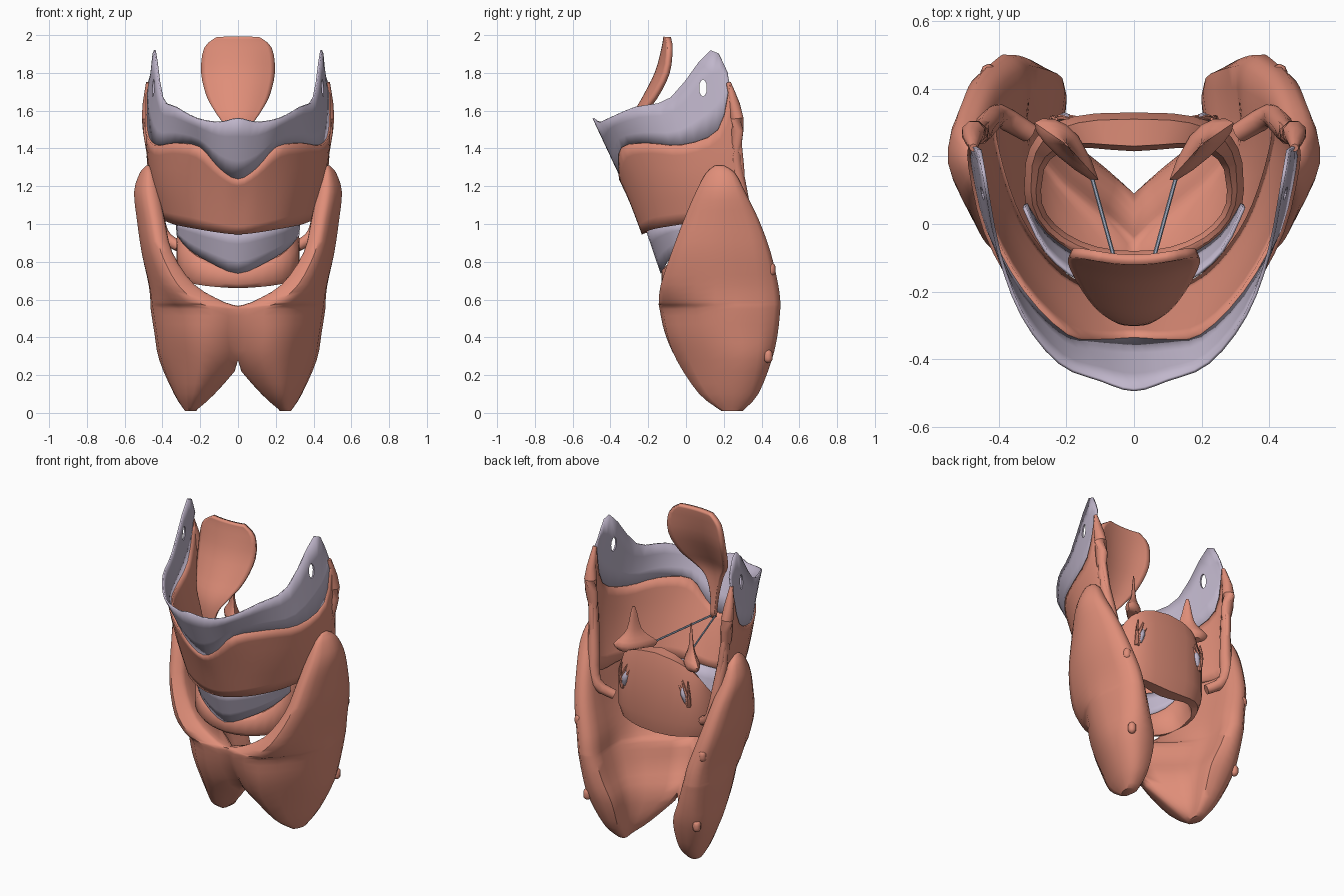
import bpy, bmesh, math
from mathutils import Vector as V

if "Cube" in bpy.data.objects:
    bpy.data.objects.remove(bpy.data.objects["Cube"])


def material(name, col):
    m = bpy.data.materials.new(name)
    m.diffuse_color = (*col, 1)
    m.use_nodes = True
    m.node_tree.nodes["Principled BSDF"].inputs["Base Color"].default_value = m.diffuse_color
    return m


FLESH = material("flesh_cartilage", (0.74, 0.27, 0.19))
MEMBRANE = material("pale_membrane", (0.53, 0.47, 0.60))
LIGAMENT = material("blue_grey_ligament", (0.36, 0.42, 0.54))


def spline(pts, n, closed=False):
    """Catmull-Rom points through pts, n steps per span."""
    k, out = len(pts), []
    get = (lambda i: pts[i % k]) if closed else (lambda i: pts[min(max(i, 0), k - 1)])
    for i in range(k if closed else k - 1):
        a, b, c, d = (V(get(i + j)) for j in (-1, 0, 1, 2))
        for s in range(n):
            t = s / n
            out.append(b + 0.5 * t * (c - a + t * (2 * a - 5 * b + 4 * c - d + t * (3 * (b - c) + d - a))))
    return out if closed else out + [V(pts[-1])]


def make(name, grid, mat, wrap_u=False, wrap_v=True, cap=True, mirror=False, thick=0):
    """Skin a grid of points; optionally cap, mirror over x and thicken."""
    bm = bmesh.new()
    vs = [[bm.verts.new(p) for p in row] for row in grid]
    nu, nv = len(vs), len(vs[0])
    for i in range(nu if wrap_u else nu - 1):
        for j in range(nv if wrap_v else nv - 1):
            bm.faces.new((vs[i][j], vs[(i + 1) % nu][j],
                          vs[(i + 1) % nu][(j + 1) % nv], vs[i][(j + 1) % nv]))
    if cap and not wrap_u:
        bm.faces.new(vs[0])
        bm.faces.new(vs[-1])
    bmesh.ops.recalc_face_normals(bm, faces=bm.faces)
    if mirror:  # open the inner wall where both halves meet
        wall = [f for f in bm.faces if all(abs(v.co.x) < 1e-4 for v in f.verts)]
        bmesh.ops.delete(bm, geom=wall, context='FACES')
    me = bpy.data.meshes.new(name)
    bm.to_mesh(me)
    bm.free()
    me.materials.append(mat)
    ob = bpy.data.objects.new(name, me)
    bpy.context.collection.objects.link(ob)
    if mirror:
        ob.modifiers.new("mirror", 'MIRROR')
    if thick:
        s = ob.modifiers.new("thickness", 'SOLIDIFY')
        s.thickness, s.offset = thick, 0
    return ob


def loft(name, rings, mat, n=3):
    rows = [spline(r, n, True) for r in rings]
    cols = [spline(c, n) for c in zip(*rows)]
    grid = [[V((max(p.x, 0), p.y, p.z)) for p in r] for r in zip(*cols)]
    return make(name, grid, mat, mirror=True)


def sheet(name, half, mat, thick, n=3):
    """Sheet from columns on the +x side, continued symmetrically."""
    cols = [[(-p[0], p[1], p[2]) for p in c] for c in half[:0:-1]] + half
    cols = [spline(c, n) for c in cols]
    return make(name, list(zip(*[spline(r, n) for r in zip(*cols)])), mat,
                wrap_v=False, cap=False, thick=thick)


def tube(name, path, radii, mat, sides=8, n=3):
    pts = spline(path, n)
    rad = [r.x for r in spline([(r, 0, 0) for r in radii], n)]
    rings = []
    for i, p in enumerate(pts):
        q = (pts[min(i + 1, len(pts) - 1)] - pts[max(i - 1, 0)]).to_track_quat('Z', 'Y')
        rings.append([p + q @ V((rad[i] * math.cos(a), rad[i] * math.sin(a), 0))
                      for a in (2 * math.pi * k / sides for k in range(sides))])
    return make(name, rings, mat, mirror=True)


# Gland: two lobes joined by a front bridge
def lobe_ring(z, xf, yf, yo, xo, yb, xi):
    d, w = yb - yf, xo - xf
    t = min(.06, .2 * d)
    return [(xf, yf, z), (xf + .5 * w, yo, z), (xo, yf + .45 * d, z), (xo - .5 * t, yb - .3 * t, z),
            (xi + .2 * t, yb - .3 * t, z), (xi, yf + .55 * d, z), (max(0, xf - .2 * t), yf + t, z)]


# Per level: z, front x and y, front-outer y, outer x, back y, inner x
lobe = [(.01, .23, .2, .19, .28, .3, .22), (.1, .14, .13, .07, .335, .385, .2),
        (.28, 0, .03, -.05, .405, .45, .2), (.42, 0, -.06, -.1, .43, .475, .25),
        (.55, 0, -.11, -.12, .45, .485, .29), (.585, .1, -.12, -.122, .455, .485, .3),
        (.68, .25, -.1, -.115, .47, .475, .32), (.85, .36, -.05, -.06, .51, .44, .37),
        (1.02, .4, .01, 0, .535, .385, .41), (1.17, .43, .07, .06, .55, .315, .44),
        (1.27, .45, .12, .11, .52, .26, .455), (1.31, .47, .16, .155, .485, .2, .468)]
loft("gland", [lobe_ring(*r) for r in lobe], FLESH)

# Small nodules on the back of the lobes
for i, (x, y, z) in enumerate([(.43, .45, .76), (.38, .435, .30)]):
    tube(f"gland_nodule_{i}", [(x, y, z + h) for h in (-.035, -.02, .02, .035)],
         [.006, .022, .022, .006], FLESH)

# Shield cartilage and upper membrane: bottom, middle, border, top of each column
shield = [
    ((0, -.22, .95), (0, -.28, 1.11), (0, -.34, 1.24), (0, -.49, 1.56)),
    ((.1, -.21, .96), (.1, -.28, 1.14), (.1, -.345, 1.3), (.1, -.46, 1.54)),
    ((.22, -.15, .98), (.24, -.22, 1.2), (.2, -.33, 1.41), (.22, -.41, 1.56)),
    ((.32, -.03, 1), (.35, -.1, 1.22), (.33, -.2, 1.43), (.33, -.27, 1.62)),
    ((.38, .1, 1.02), (.42, .05, 1.22), (.43, -.02, 1.42), (.4, -.08, 1.67)),
    ((.42, .25, 1), (.46, .22, 1.3), (.475, .17, 1.5), (.44, .13, 1.92)),
    ((.42, .32, 1.05), (.46, .29, 1.45), (.475, .23, 1.74), (.455, .22, 1.8))]
sheet("shield_cartilage", [c[:3] for c in shield], FLESH, 0.03)
upper = sheet("upper_membrane", [c[2:] for c in shield], MEMBRANE, 0.01)

# Oval openings through the sides of the upper membrane
bpy.ops.mesh.primitive_cylinder_add(vertices=12, radius=1, depth=2, location=(0, .09, 1.72),
                                    rotation=(0, math.pi / 2, 0))
cutter = bpy.context.object
cutter.name = "membrane_hole_cutter"
cutter.scale = (.045, .02, 1)
cutter.hide_render = True
cutter.hide_viewport = True
b = upper.modifiers.new("holes", 'BOOLEAN')
b.operation, b.object, b.solver = 'DIFFERENCE', cutter, 'EXACT'

# Rounded back edge of the shield and its lower horn, curling in to the ring
tube("shield_horn", [(.475, .225, 1.75), (.475, .27, 1.56), (.455, .265, 1.36), (.43, .3, 1.12),
                     (.4, .32, .95), (.31, .27, .88)], [.012, .036, .03, .035, .035, .03], FLESH)

# Lower membrane between shield and ring
sheet("lower_membrane", [((0, -.13, .74), (0, -.205, .96)), ((.15, -.1, .8), (.15, -.17, .98)),
                         ((.26, -.03, .87), (.26, -.08, 1)), ((.32, .06, .94), (.325, .05, 1))],
      MEMBRANE, 0.01)

# Ring cartilage: low arch in front, tall plate behind
heights = spline([(.66, .77, .05), (.68, .83, .05), (.72, .97, .05), (.76, 1.16, .08), (.74, 1.24, .115)], 4)
ring = []
for k in range(32):
    a = 2 * math.pi * k / 32
    lo, hi, t = heights[min(k, 32 - k)]
    s, c = math.sin(a), -math.cos(a)
    e = 0.65 if c > 0 else 0.95
    sx, sy = math.copysign(abs(s) ** e, s), math.copysign(abs(c) ** e, c)
    m = (hi - lo) * .2
    section = [(.02, lo), (0, lo + m), (0, hi - m), (.02, hi),
               (t - .015, hi), (t, hi - m), (t, lo + m), (t - .015, lo)]
    ring.append([((.325 - d) * sx, .1 + (.23 - d) * sy, z) for d, z in section])
make("ring_cartilage", ring, FLESH, wrap_u=True)

# Pyramid cartilages on top of the plate
base = [(.11, .12), (.18, .15), (.27, .23), (.30, .29), (.24, .30), (.17, .25)]
pyramid = [[(.2 + (x - .205) * f, .235 + (y - .225) * f, z) for x, y in base]
           for z, f in [(1.18, .8), (1.215, 1), (1.26, .62), (1.31, .32), (1.40, .16), (1.45, .06)]]
loft("pyramid_cartilage", pyramid, FLESH, n=2)

# Vocal cords
tube("vocal_cord", [(.125, .14, 1.21), (.012, -.27, 1.25)], [.006, .006], LIGAMENT, 6, 1)

# Ligament patches with strands on the back of the ring plate
tube("back_ligament", [(.19, .305, 1.07), (.205, .308, 1.03), (.215, .303, .98)], [.012, .022, .012], MEMBRANE)
for i in range(3):
    tube(f"back_strand_{i}", [(.23, .3, .96), (.2 + .02 * i, .314, 1.04), (.15 + .04 * i, .31, 1.12)],
         [.014, .01, .005], FLESH, 6)

# Leaf-shaped lid: height, depth, half width, how far the sides sweep back
leaf = [(1.24, -.275, .012, 0), (1.38, -.285, .022, 0), (1.50, -.285, .055, .01), (1.58, -.265, .11, .03),
        (1.67, -.215, .16, .05), (1.80, -.15, .19, .05), (1.93, -.115, .175, .03), (1.99, -.105, .11, .01)]
sheet("leaf_lid", [[(w * u, y + sw * u * u, z) for z, y, w, sw in leaf] for u in (0, .5, 1)], FLESH, 0.03)

# Smooth shading with sharp edges kept
for ob in bpy.data.objects:
    ob.select_set(ob is not cutter)
bpy.context.view_layer.objects.active = upper
bpy.ops.object.shade_smooth_by_angle(angle=math.radians(50))
